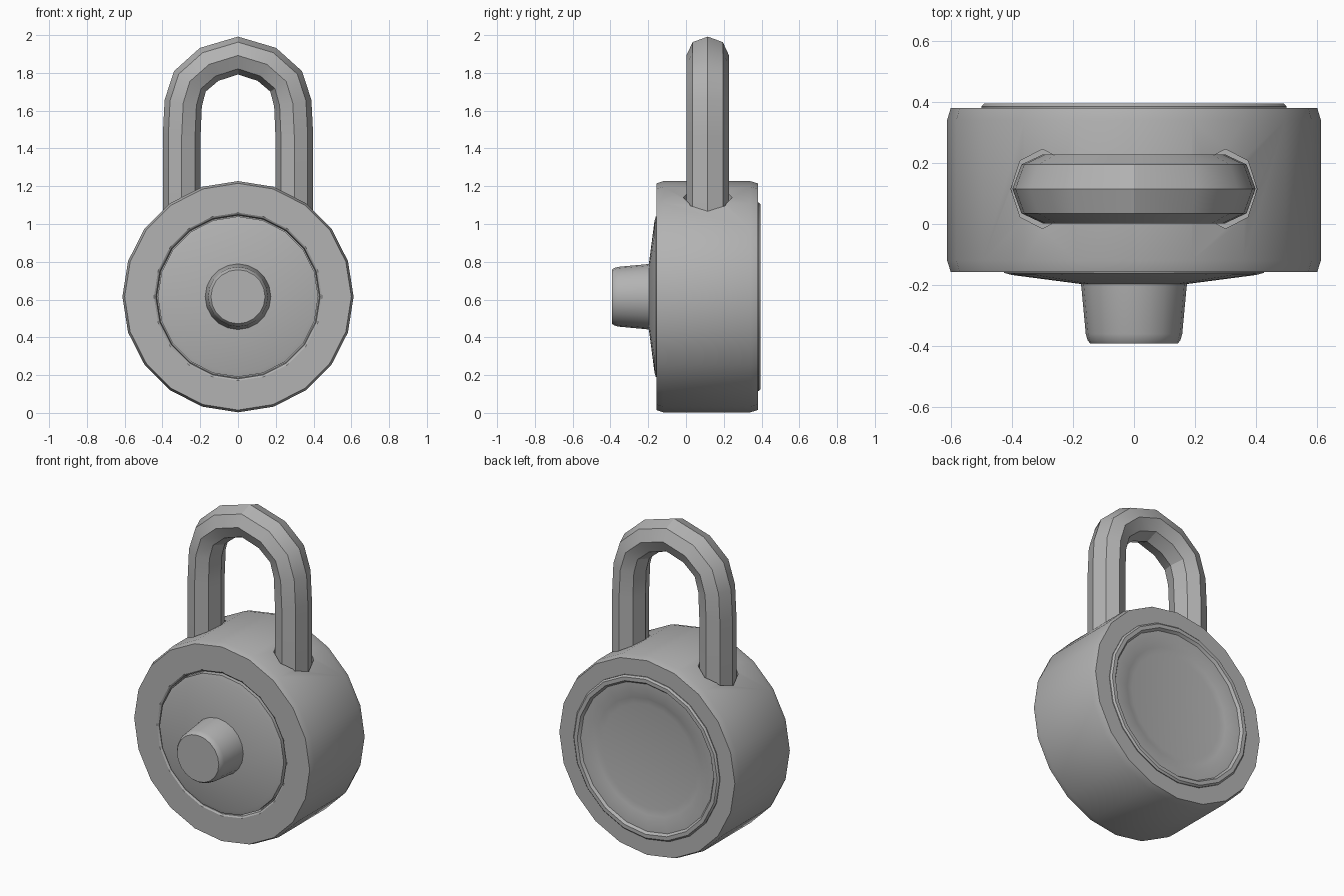
import bpy, bmesh, math
from mathutils import Vector

if "Cube" in bpy.data.objects:
    bpy.data.objects.remove(bpy.data.objects["Cube"], do_unlink=True)

CENTRE_Z = 0.615
SIDES = 20

steel = bpy.data.materials.new("steel grey")
steel.use_nodes = True
GREY = (0.45, 0.45, 0.45, 1)
steel.diffuse_color = GREY
steel.node_tree.nodes["Principled BSDF"].inputs["Base Color"].default_value = GREY


def finish(bm, name):
    bmesh.ops.recalc_face_normals(bm, faces=bm.faces)
    mesh = bpy.data.meshes.new(name)
    bm.to_mesh(mesh)
    bm.free()
    mesh.materials.append(steel)
    obj = bpy.data.objects.new(name, mesh)
    bpy.context.collection.objects.link(obj)
    return obj


def select(obj):
    bpy.ops.object.select_all(action="DESELECT")
    obj.select_set(True)
    bpy.context.view_layer.objects.active = obj


def smooth(obj):
    select(obj)
    bpy.ops.object.shade_smooth_by_angle(angle=math.radians(30))


def skin(bm, rings):
    """Join consecutive vertex rings with quads and cap both ends."""
    for a, b in zip(rings, rings[1:]):
        n = len(a)
        for i in range(n):
            j = (i + 1) % n
            bm.faces.new((a[i], a[j], b[j], b[i]))
    bm.faces.new(rings[0])
    bm.faces.new(rings[-1])


def lathe(name, profile):
    """Spin (radius, y) points around the lock's front-to-back axis."""
    bm = bmesh.new()
    rings = []
    for r, y in profile:
        angles = [math.tau * i / SIDES for i in range(SIDES)]
        rings.append([bm.verts.new((r * math.sin(a), y, CENTRE_Z + r * math.cos(a)))
                      for a in angles])
    skin(bm, rings)
    return finish(bm, name)


# Round case with a recess at the front and back
case = lathe("case", [(0.43, -0.12), (0.435, -0.15), (0.445, -0.157), (0.60, -0.157),
                      (0.612, -0.12), (0.612, 0.34), (0.60, 0.38),
                      (0.50, 0.38), (0.48, 0.33)])

# Sockets for the shackle legs
for side in (-1, 1):
    bpy.ops.mesh.primitive_cylinder_add(vertices=8, radius=1, depth=0.5,
                                        location=(side * 0.3, 0.115, 1.3))
    cutter = bpy.context.object
    cutter.name = "socket_cutter"
    cutter.scale = (0.103, 0.13, 1)
    cutter.hide_render = True
    cut = case.modifiers.new("socket", "BOOLEAN")
    cut.operation = "DIFFERENCE"
    cut.solver = "EXACT"
    cut.object = cutter
    select(case)
    bpy.ops.object.modifier_apply(modifier=cut.name)
    bpy.data.objects.remove(cutter, do_unlink=True)
smooth(case)

# Dial, knob and back plate
smooth(lathe("dial", [(0.425, -0.11), (0.425, -0.16), (0.40, -0.167),
                      (0.17, -0.197)]))
smooth(lathe("knob", [(0.176, -0.18), (0.172, -0.21), (0.158, -0.36),
                      (0.152, -0.38), (0.143, -0.392)]))
smooth(lathe("back_plate", [(0.49, 0.34), (0.50, 0.385), (0.49, 0.395), (0.467, 0.395),
                            (0.455, 0.38), (0.40, 0.378), (0.36, 0.368), (0.32, 0.362)]))

# Shackle: octagonal bar swept along a mirrored arch
half = [(0.298, 0.95), (0.298, 1.47), (0.29, 1.64), (0.255, 1.755), (0.153, 1.845)]
path = [Vector((x, 0, z)) for x, z in half]
path += [Vector((0, 0, 1.892))] + [Vector((-x, 0, z)) for x, z in reversed(half)]
bm = bmesh.new()
rings = []
for i, p in enumerate(path):
    before = (p - path[max(i - 1, 0)]).normalized()
    after = (path[min(i + 1, len(path) - 1)] - p).normalized()
    tangent = (before + after).normalized()
    normal = Vector((tangent.z, 0, -tangent.x))
    ring = []
    for k in range(8):
        a = math.tau * k / 8
        ring.append(bm.verts.new(p + normal * 0.1 * math.cos(a)
                                 + Vector((0, 0.115 + 0.113 * math.sin(a), 0))))
    rings.append(ring)
skin(bm, rings)
smooth(finish(bm, "shackle"))
